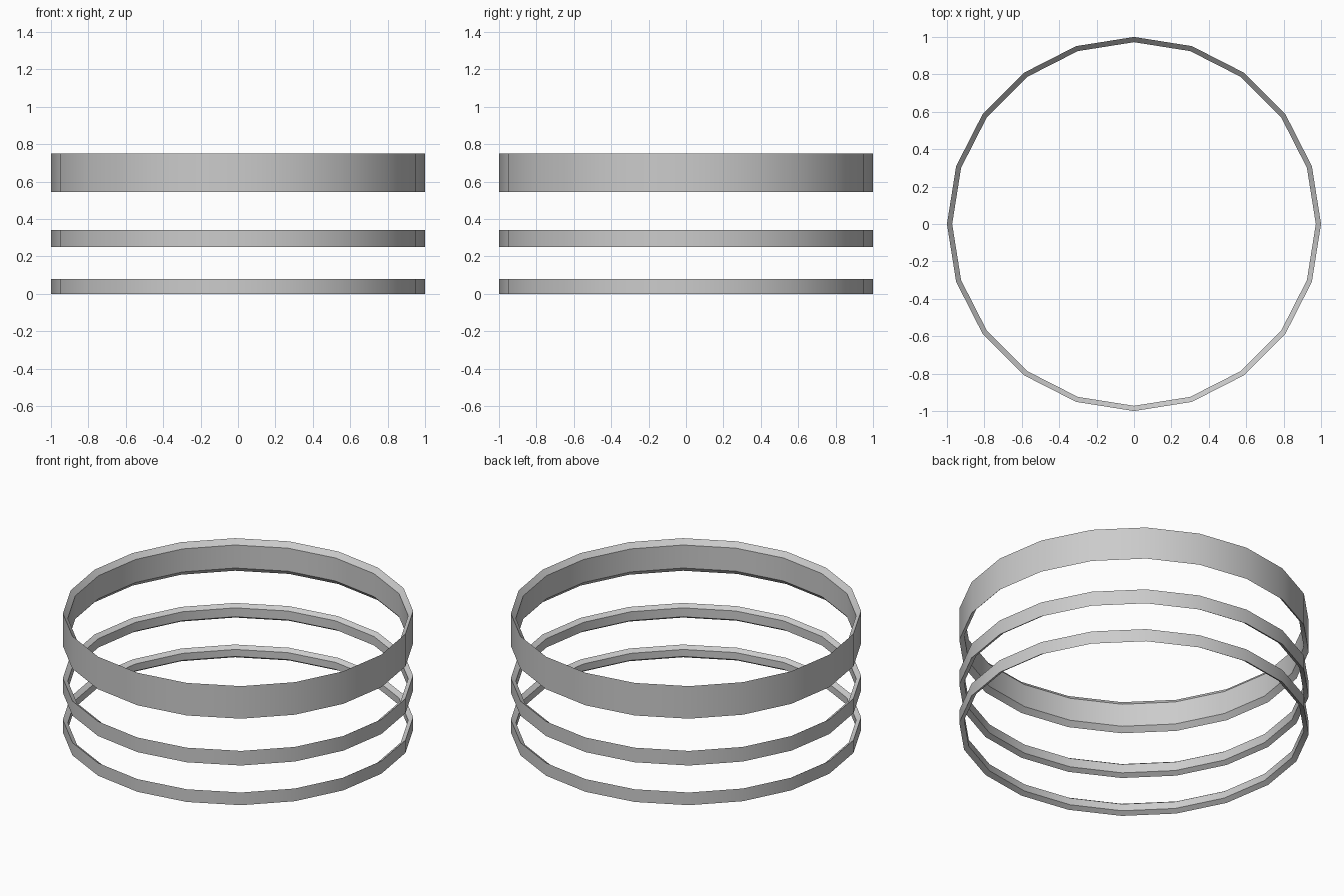
import bpy, bmesh, math

if "Cube" in bpy.data.objects:
    bpy.data.objects.remove(bpy.data.objects["Cube"])

SIDES = 20


def ring(name, z0, z1, chamfer, r_out=1.0, r_in=0.972):
    # Flat outer wall, inner wall with sloped upper and lower edges
    profile = [(r_out, z0), (r_out, z1), (r_in, z1 - chamfer), (r_in, z0 + chamfer)]
    bm = bmesh.new()
    loops = []
    for i in range(SIDES):
        a = 2 * math.pi * i / SIDES
        loops.append([bm.verts.new((r * math.cos(a), r * math.sin(a), z)) for r, z in profile])
    for i in range(SIDES):
        a, b = loops[i], loops[(i + 1) % SIDES]
        for j in range(4):
            k = (j + 1) % 4
            bm.faces.new((a[j], b[j], b[k], a[k]))
    bmesh.ops.recalc_face_normals(bm, faces=bm.faces)
    mesh = bpy.data.meshes.new(name)
    bm.to_mesh(mesh)
    bm.free()
    obj = bpy.data.objects.new(name, mesh)
    bpy.context.collection.objects.link(obj)
    # Smooth around the hoop, crisp at the profile corners
    bpy.ops.object.select_all(action='DESELECT')
    obj.select_set(True)
    bpy.context.view_layer.objects.active = obj
    bpy.ops.object.shade_smooth_by_angle(angle=math.radians(30))


# Three stacked hoops, the top one widest
ring("lower_hoop", 0.0, 0.08, 0.018)
ring("middle_hoop", 0.25, 0.342, 0.018)
ring("upper_hoop", 0.545, 0.75, 0.03)
